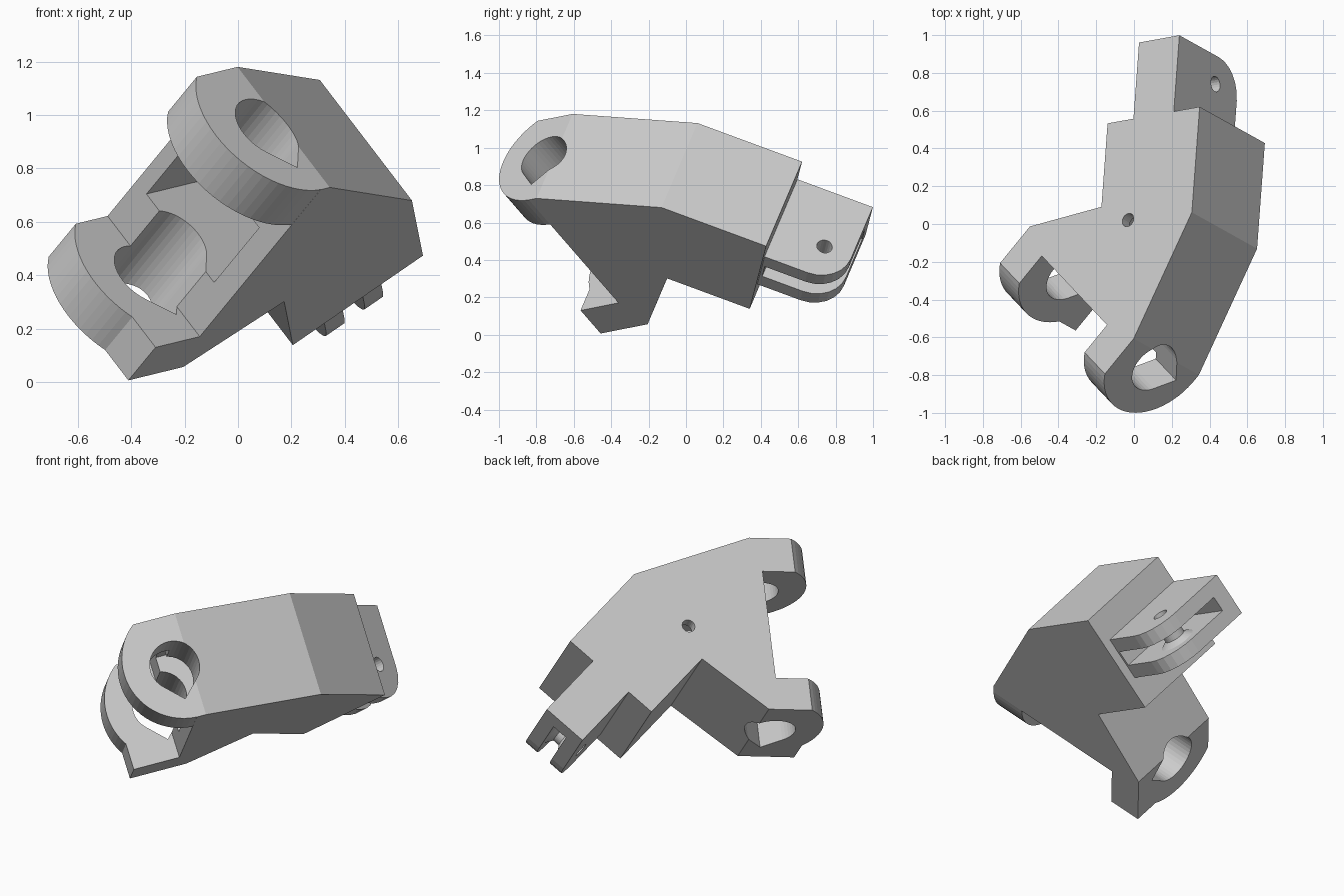
import bpy, bmesh
from math import sin, cos, radians, sqrt
from mathutils import Matrix, Vector

if "Cube" in bpy.data.objects:
    bpy.data.objects.remove(bpy.data.objects["Cube"])

grey = bpy.data.materials.new("light grey")
grey.use_nodes = True
colour = (0.6, 0.6, 0.6, 1)
grey.diffuse_color = colour
grey.node_tree.nodes["Principled BSDF"].inputs["Base Color"].default_value = colour

# Tilted frame of the part: U along the body, V across it, W through its depth
W = Vector((0.575, -0.32, -0.752)).normalized()
U = Vector((0.067, 0.937, -0.343))
U = (U - U.dot(W) * W).normalized()
V = W.cross(U)
S = -(U + V).normalized()      # towards the fork tips
N = (V - U).normalized()       # along the fork bore

BODY = (U, V, W)
FORK = (S, W, N)
TONGUE = (W, U, V)
BACK, FRONT = -0.695, -0.095


def loft(name, rings, axes):
    """Closed solid through rings of (points, height) in the given axes."""
    bm = bmesh.new()
    a, b, c = axes
    loops = [[bm.verts.new(a * p + b * q + c * h) for p, q in pts] for pts, h in rings]
    for low, high in zip(loops, loops[1:]):
        for i in range(len(low)):
            j = (i + 1) % len(low)
            bm.faces.new((low[i], low[j], high[j], high[i]))
    bm.faces.new(loops[0][::-1])
    bm.faces.new(loops[-1])
    bmesh.ops.recalc_face_normals(bm, faces=bm.faces)
    mesh = bpy.data.meshes.new(name)
    bm.to_mesh(mesh)
    bm.free()
    mesh.materials.append(grey)
    ob = bpy.data.objects.new(name, mesh)
    bpy.context.scene.collection.objects.link(ob)
    return ob


def prism(name, pts, lo, hi, axes):
    return loft(name, [(pts, lo), (pts, hi)], axes)


def arc(cx, cy, r, start, end, steps):
    angles = [radians(start + (end - start) * i / steps) for i in range(steps + 1)]
    return [(cx + r * cos(t), cy + r * sin(t)) for t in angles]


def circle(cx, cy, r, steps=32):
    return arc(cx, cy, r, 0, 360, steps)[:-1]


def box(x0, x1, y0, y1):
    return [(x0, y0), (x1, y0), (x1, y1), (x0, y1)]


def cut(ob, *cutters):
    for cutter in cutters:
        mod = ob.modifiers.new("cut", "BOOLEAN")
        mod.operation = "DIFFERENCE"
        mod.solver = "EXACT"
        mod.object = cutter
        cutter.hide_render = True
        cutter.hide_viewport = True
        cutter.display_type = "WIRE"


def fork_to_body(s, n):
    return (-(s + n) / sqrt(2), (n - s) / sqrt(2))


# Main body: side profile pushed through the depth
wall, low_n, high_n = 0.34, 0.042, 1.094
profile = [(-0.312, 0.893), (0.285, 0.893), (0.285, 0.295), (-0.187, 0.295)]
profile += [fork_to_body(s, n) for s, n in
            ((0.277, low_n), (wall, low_n), (wall, high_n), (0.286, high_n))]
body = prism("main_body", profile, BACK, FRONT, BODY)

# Fork arms with rounded tips; the lower one keeps a square front corner
cs, cw, r = 0.325, -0.43, 0.335
upper = [(wall, BACK)] + arc(cs, cw, r, -52.3, 87.5, 24)
upper_arm = prism("upper_fork_arm", upper, 0.89, high_n, FORK)
lower = [(wall, BACK)] + arc(cs, cw, r, -52.3, 33.3, 16)
lower += [(0.605, FRONT), (wall, FRONT)]
lower_arm = prism("lower_fork_arm", lower, low_n, 0.235, FORK)

# Teardrop bore through both arms and the wall between them
hs, hw, hr = 0.372, -0.41, 0.14
teardrop = arc(hs, hw, hr, 135, 405, 30) + [(hs, hw + hr * sqrt(2))]
bore = prism("bore_cutter", teardrop, -0.1, 1.3, FORK)
pocket = prism("pocket_cutter", box(-0.25, 0.5, -0.63, -0.19), 0.44, 0.76, FORK)
pin_hole = prism("pin_hole_cutter", circle(-0.29, 0.476, 0.037, 20), -0.8, -0.4, BODY)
cut(body, bore, pocket, pin_hole)
cut(upper_arm, bore)
cut(lower_arm, bore)

# Rear tongue: two cheeks joined along the back, with a pin hole across
mid, half, gap = 0.594, 0.131, 0.046
pw, pu = -0.344, 0.56
side = [(BACK, 0.285), (BACK, 0.716)] + arc(-0.33, 0.531, 0.185, 90, 0, 6) + [(-0.145, 0.285)]
tongue = prism("rear_tongue", side, mid - half, mid + half, TONGUE)
slot = prism("slot_cutter", box(-0.6, 0.1, 0.3, 0.9), mid - gap, mid + gap, TONGUE)
axle = prism("axle_cutter", circle(pw, pu, 0.042, 20), 0.3, 0.9, TONGUE)
cut(tongue, slot, axle)

# Waisted bushing between the cheeks
waist = [(-gap, 0.1), (-0.02, 0.06), (0.02, 0.06), (gap, 0.1)]
bushing = loft("tongue_bushing", [(circle(pw, pu, rad), mid + h) for h, rad in waist], TONGUE)
cut(bushing, axle)
